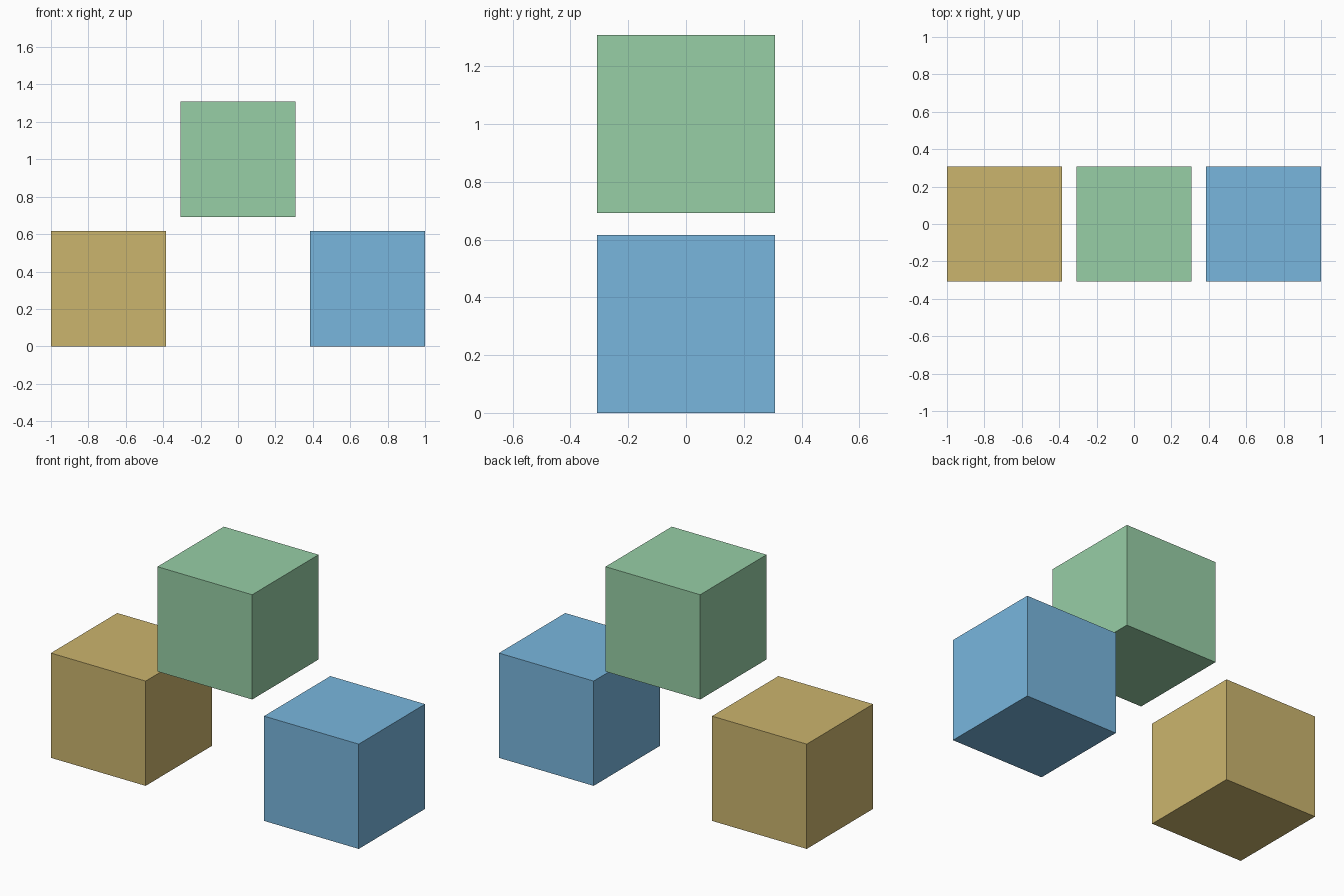
import bpy

if "Cube" in bpy.data.objects:
    bpy.data.objects.remove(bpy.data.objects["Cube"])

UNIT = 2 / 26           # gap between blocks
SIDE = 8 * UNIT         # cube edge length
STEP = SIDE + UNIT      # spacing from one block to the next


def block(name, x, base, color):
    """Solid cube standing at height base, centred on y = 0."""
    bpy.ops.mesh.primitive_cube_add(size=SIDE, location=(x, 0, base + SIDE / 2))
    obj = bpy.context.object
    obj.name = name
    mat = bpy.data.materials.new(name + "_color")
    mat.diffuse_color = (*color, 1)
    mat.use_nodes = True
    mat.node_tree.nodes["Principled BSDF"].inputs["Base Color"].default_value = mat.diffuse_color
    obj.data.materials.append(mat)


# Two lower blocks and one raised between them
block("left_block", -STEP, 0, (0.60, 0.46, 0.155))
block("right_block", STEP, 0, (0.19, 0.47, 0.73))
block("upper_block", 0, STEP, (0.31, 0.62, 0.38))
